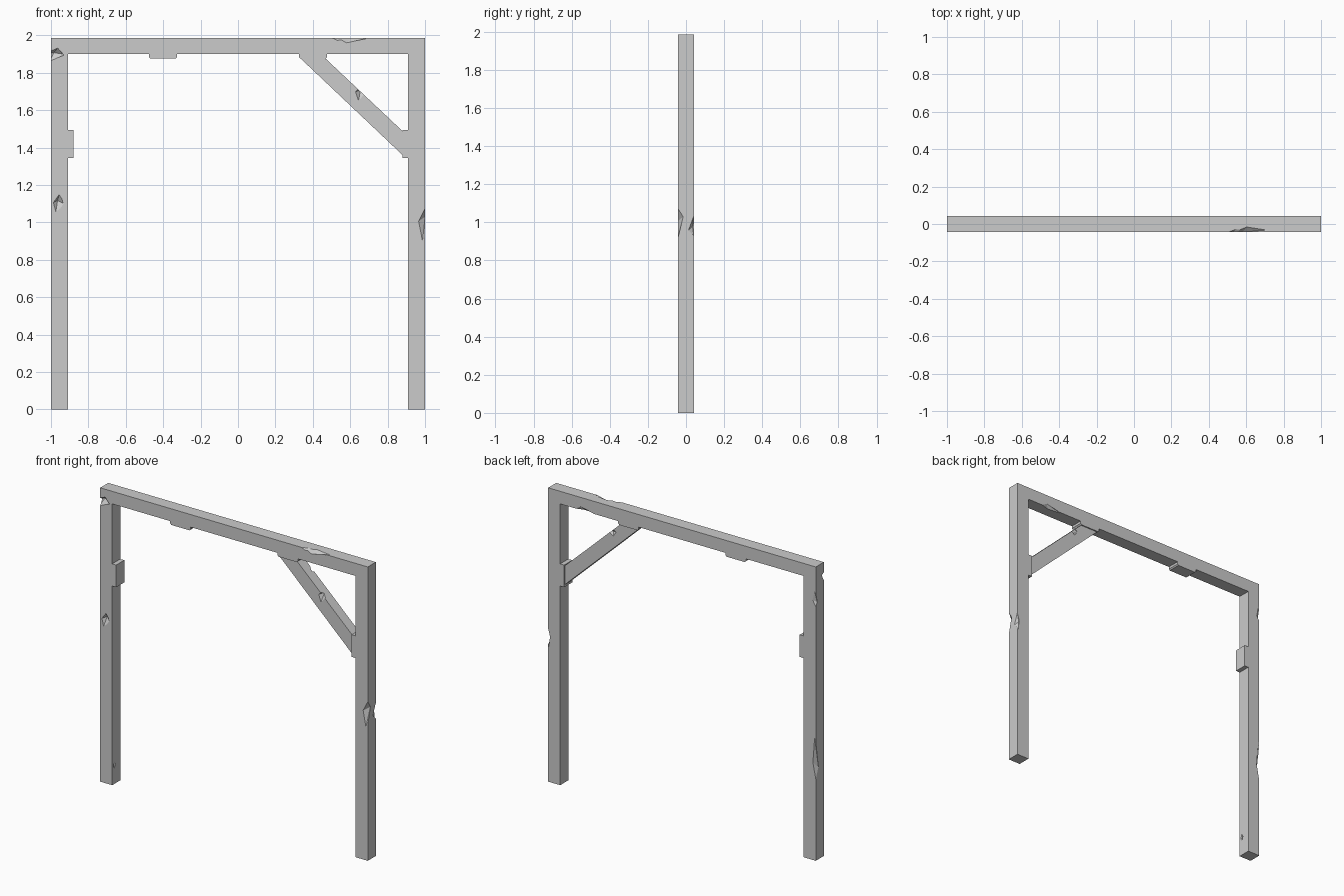
import bpy, bmesh
from mathutils import Vector

if "Cube" in bpy.data.objects:
    bpy.data.objects.remove(bpy.data.objects["Cube"])

D = 0.043  # half depth of the timbers


def prism(name, pts, half):
    """Extrude an x-z outline along y, from -half to +half."""
    bm = bmesh.new()
    face = bm.faces.new([bm.verts.new((x, -half, z)) for x, z in pts])
    ext = bmesh.ops.extrude_face_region(bm, geom=[face])
    new = [v for v in ext["geom"] if isinstance(v, bmesh.types.BMVert)]
    bmesh.ops.translate(bm, verts=new, vec=(0, 2 * half, 0))
    bmesh.ops.recalc_face_normals(bm, faces=bm.faces)
    me = bpy.data.meshes.new(name)
    bm.to_mesh(me)
    bm.free()
    ob = bpy.data.objects.new(name, me)
    bpy.context.collection.objects.link(ob)
    return ob


def chip(ob, centre, size, skew=0.3):
    """Knock a faceted, slightly skewed octahedral splinter out of a timber."""
    c, s = Vector(centre), Vector(size)
    bm = bmesh.new()
    for axis in range(3):
        for sign in (-1, 1):
            p = Vector((0, 0, 0))
            p[axis] = sign * s[axis]
            p[(axis + 1) % 3] += skew * sign * s[(axis + 1) % 3]
            bm.verts.new(c + p)
    bmesh.ops.convex_hull(bm, input=bm.verts)
    bmesh.ops.recalc_face_normals(bm, faces=bm.faces)
    me = bpy.data.meshes.new("chip_cutter")
    bm.to_mesh(me)
    bm.free()
    cutter = bpy.data.objects.new("chip_cutter", me)
    bpy.context.collection.objects.link(cutter)
    cutter.hide_render = True
    mod = ob.modifiers.new("chip", 'BOOLEAN')
    mod.operation = 'DIFFERENCE'
    mod.solver = 'EXACT'
    mod.object = cutter
    bpy.context.view_layer.objects.active = ob
    bpy.ops.object.modifier_apply(modifier=mod.name)
    bpy.data.objects.remove(cutter)


# Posts with their brace sockets, and the sockets under the beam
posts = {}
for side, s in (("left", -1), ("right", 1)):
    posts[side] = prism(side + "_post", [(s, 0), (s * .91, 0), (s * .91, 1.9), (s, 1.9)], D)
    prism(side + "_post_socket",
          [(s * .91, 1.345), (s * .88, 1.345), (s * .88, 1.495), (s * .91, 1.495)], D)
    prism(side + "_beam_socket",
          [(s * .325, 1.9), (s * .325, 1.884), (s * .332, 1.876),
           (s * .468, 1.876), (s * .477, 1.884), (s * .477, 1.9)], D)

# Cross beam
beam = prism("beam", [(-1, 1.9), (1, 1.9), (1, 1.985), (-1, 1.985)], D)

# Diagonal brace on the right
brace = prism("brace", [(.335, 1.876), (.88, 1.36), (.88, 1.488), (.468, 1.876)], 0.035)

# Chips: beam front top edge, beam back bottom edge
chip(beam, (.61, -D, 1.985), (.1, .035, .025))
chip(beam, (.55, -D, 1.985), (.06, .02, .012))
chip(beam, (.73, D, 1.9), (.09, .022, .022))

# Chip across the left joint
for ob in (beam, posts["left"]):
    chip(ob, (-.985, -D, 1.897), (.07, .03, .035))

# Left post: front face, back edge, inner face near the foot
chip(posts["left"], (-.965, -D - .005, 1.1), (.035, .03, .055))
chip(posts["left"], (-1, D, .67), (.028, .028, .16))
chip(posts["left"], (-1, D, 1.76), (.03, .015, .06))
chip(posts["left"], (-.91, -.02, .13), (.012, .012, .03))

# Right post: front and back outer edges
chip(posts["right"], (1, -D, 1.0), (.045, .028, .1))
chip(posts["right"], (1, D, .98), (.018, .03, .07))

# Brace: upper edge, front and back
chip(brace, (.655, -.035, 1.695), (.035, .025, .045))
chip(brace, (.53, .035, 1.815), (.04, .02, .03))
